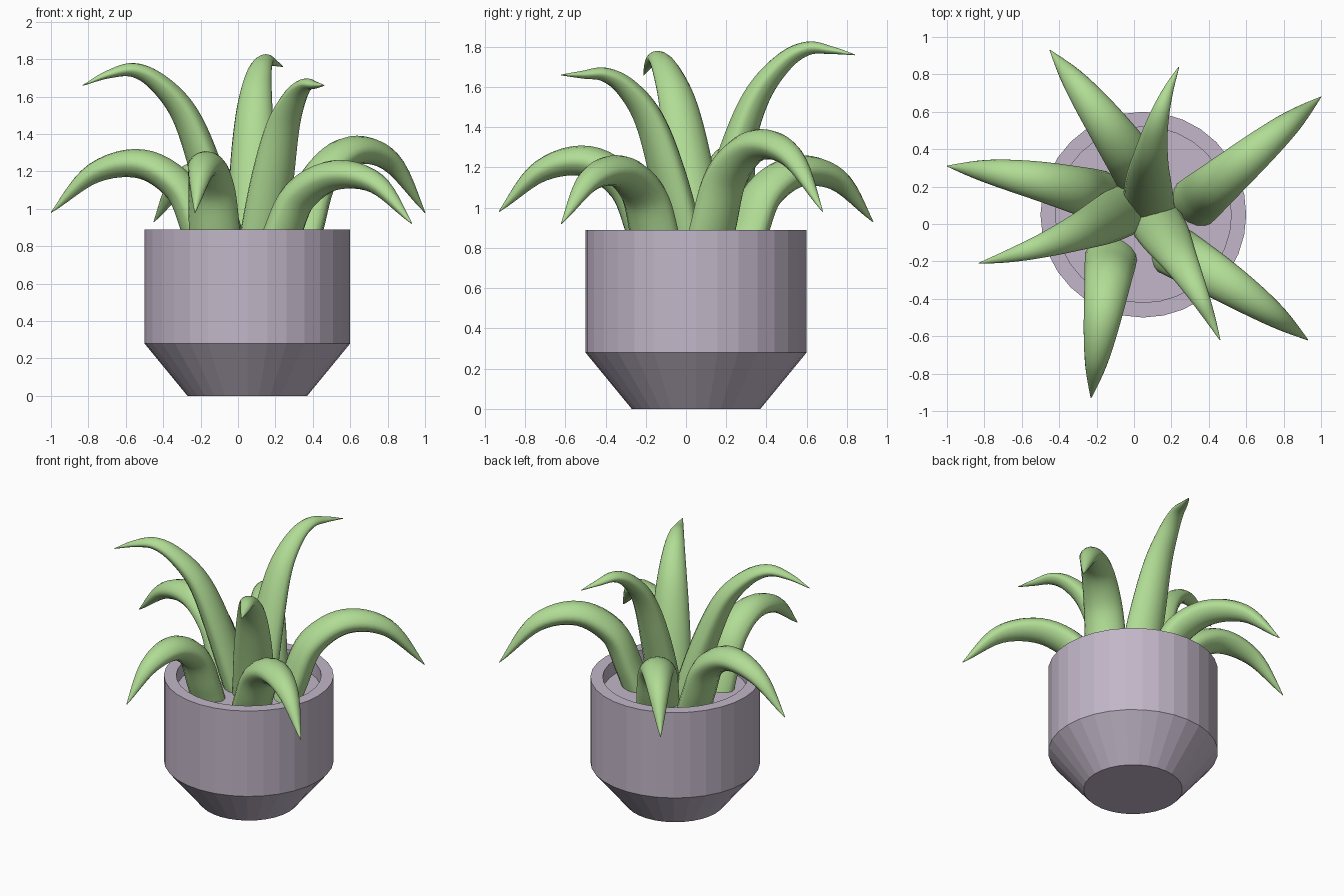
import bpy, bmesh, math
from mathutils import Vector

if "Cube" in bpy.data.objects:
    bpy.data.objects.remove(bpy.data.objects["Cube"])


def material(name, rgb):
    m = bpy.data.materials.new(name)
    m.diffuse_color = (*rgb, 1)
    m.use_nodes = True
    m.node_tree.nodes["Principled BSDF"].inputs["Base Color"].default_value = m.diffuse_color
    return m


def make_object(name, bm, mat):
    bmesh.ops.recalc_face_normals(bm, faces=bm.faces[:])
    me = bpy.data.meshes.new(name)
    bm.to_mesh(me)
    bm.free()
    me.materials.append(mat)
    ob = bpy.data.objects.new(name, me)
    bpy.context.collection.objects.link(ob)
    return ob


def skin(bm, rings):
    # bridge consecutive closed rings and cap both ends
    vs = [[bm.verts.new(p) for p in r] for r in rings]
    n = len(vs[0])
    for a, b in zip(vs, vs[1:]):
        for i in range(n):
            j = (i + 1) % n
            bm.faces.new((a[i], a[j], b[j], b[i]))
    bm.faces.new(vs[0])
    bm.faces.new(vs[-1])


def spline(pts, steps):
    # Catmull-Rom path through the points
    p = [pts[0] * 2 - pts[1]] + pts + [pts[-1] * 2 - pts[-2]]
    out = []
    for i in range(1, len(p) - 2):
        a, b, c, d = p[i - 1:i + 3]
        for k in range(steps):
            t = k / steps
            out.append(0.5 * (2 * b + (c - a) * t + (2 * a - 5 * b + 4 * c - d) * t**2
                              + (3 * b - a - 3 * c + d) * t**3))
    return out + [pts[-1]]


lilac = material("pot_lilac", (0.54, 0.47, 0.58))
green = material("leaf_green", (0.44, 0.72, 0.30))

# faceted pot with rim and recessed soil floor
bm = bmesh.new()
N = 32
profile = [(0.32, 0), (0.55, 0.28), (0.55, 0.89), (0.47, 0.89), (0.47, 0.79)]
skin(bm, [[(0.05 + r * math.cos(2 * math.pi * i / N), 0.05 + r * math.sin(2 * math.pi * i / N), z)
           for i in range(N)] for r, z in profile])
make_object("pot", bm, lilac)

# leaf shapes: (fraction of outward run, fraction of rise)
LOW = [(0, 0), (0.06, 0.28), (0.18, 0.74), (0.43, 1), (0.73, 0.9)]
TALL = [(0, 0), (0.17, 0.46), (0.32, 0.76), (0.5, 0.93), (0.67, 1)]


def leaf(name, base, tip, peak, shape, bend=0):
    b, e = Vector((*base, 0.75)), Vector(tip)
    run = Vector((e.x - b.x, e.y - b.y, 0))
    side = Vector((-run.y, run.x, 0)).normalized()
    top = peak - (0.048 if shape is TALL else 0.08)
    stations = [(u, 0.75 + (top - 0.75) * f) for u, f in shape]
    if shape is TALL:  # gentle droop to the tip
        stations.append((0.84, 0.7 * top + 0.3 * min(e.z, top)))
    pts = [b + run * u + side * (bend * 4 * u * (1 - u)) + Vector((0, 0, z - 0.75))
           for u, z in stations] + [e]
    path = spline(pts, 6)
    lens = [0]
    for p, q in zip(path, path[1:]):
        lens.append(lens[-1] + (q - p).length)
    rings = []
    for i, p in enumerate(path):
        s = lens[i] / lens[-1]
        tan = (path[min(i + 1, len(path) - 1)] - path[max(i - 1, 0)]).normalized()
        across = (side - tan * side.dot(tan)).normalized()
        up = tan.cross(across)
        w = 0.137 * (1 - s**2.1) + 0.002
        h = 0.09 * (1 - s**(2.3 if shape is TALL else 3)) + 0.002
        ring = []
        for k in range(16):
            a = 2 * math.pi * k / 16
            sn = math.sin(a)
            ring.append(p + across * (w * math.cos(a)) + up * (h * sn * abs(sn)**0.25))
        rings.append(ring)
    bm = bmesh.new()
    skin(bm, rings)
    ob = make_object(name, bm, green)
    bpy.ops.object.select_all(action='DESELECT')
    ob.select_set(True)
    bpy.context.view_layer.objects.active = ob
    bpy.ops.object.shade_smooth_by_angle(angle=math.radians(50))


# eight leaves: five low arching, three tall
leaves = [
    ((0.04, 0.26), (-0.45, 0.93, 0.93), 1.26, LOW, -0.01),
    ((0.31, 0.10), (1.00, 0.68, 0.98), 1.39, LOW, 0),
    ((0.19, -0.13), (0.93, -0.62, 0.92), 1.26, LOW, 0.015),
    ((-0.12, -0.16), (-0.23, -0.93, 0.98), 1.31, LOW, 0),
    ((-0.16, 0.14), (-1.00, 0.31, 0.98), 1.32, LOW, -0.02),
    ((0.08, 0.10), (0.24, 0.84, 1.76), 1.84, TALL, 0.05),
    ((0.12, 0.01), (0.46, -0.62, 1.66), 1.71, TALL, 0.015),
    ((-0.04, 0.08), (-0.83, -0.21, 1.66), 1.79, TALL, 0.03),
]
for i, args in enumerate(leaves):
    leaf(f"leaf_{i + 1}", *args)
